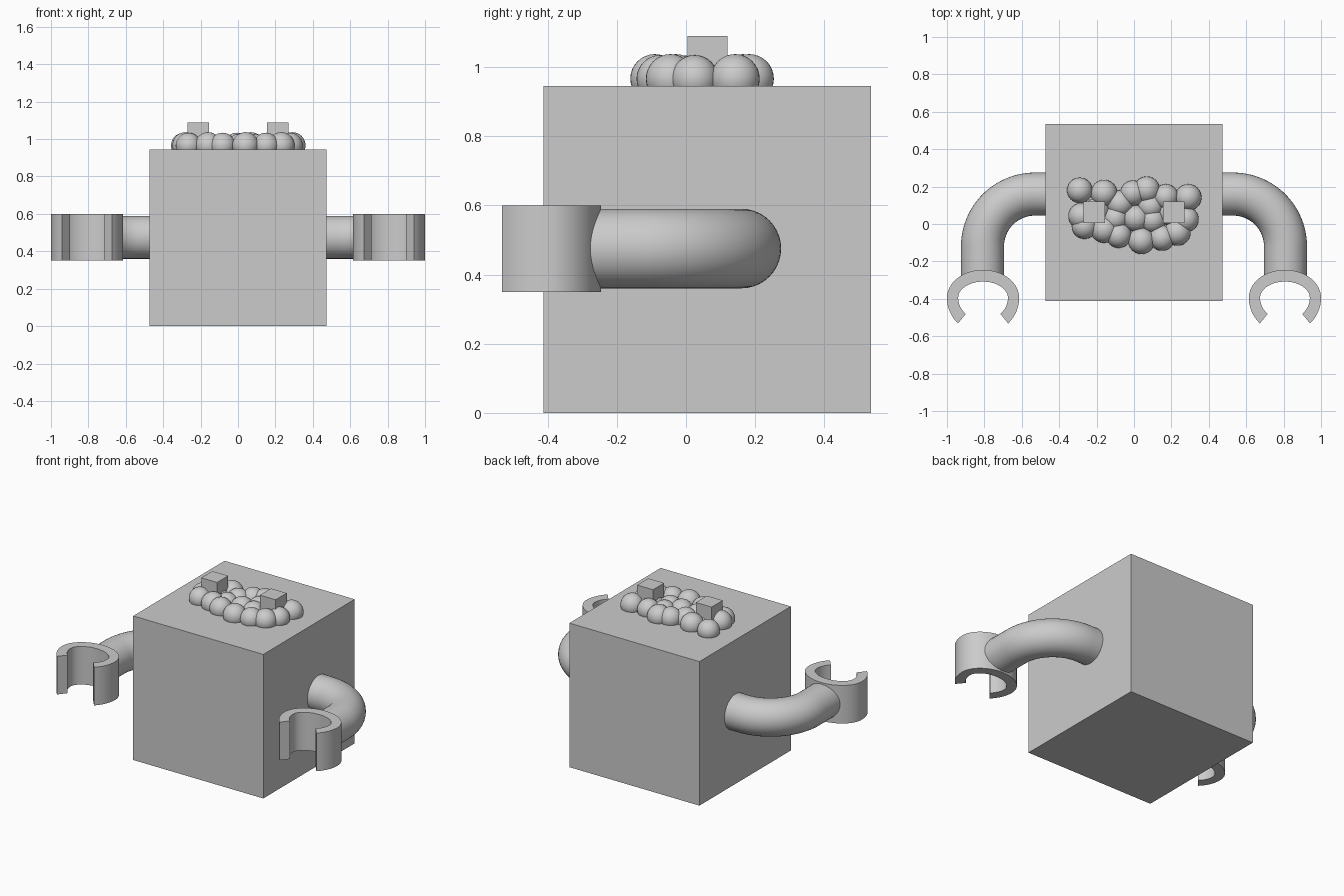
import bpy, bmesh
from math import sin, cos, pi, radians
from mathutils import Vector, Matrix

if "Cube" in bpy.data.objects:
    bpy.data.objects.remove(bpy.data.objects["Cube"])


def finish(bm, name, smooth=False):
    bmesh.ops.recalc_face_normals(bm, faces=bm.faces)
    me = bpy.data.meshes.new(name)
    bm.to_mesh(me)
    bm.free()
    ob = bpy.data.objects.new(name, me)
    bpy.context.collection.objects.link(ob)
    if smooth:
        bpy.ops.object.select_all(action='DESELECT')
        ob.select_set(True)
        bpy.context.view_layer.objects.active = ob
        bpy.ops.object.shade_smooth_by_angle(angle=radians(35))
    return ob


def box(name, lo, hi):
    lo, hi = Vector(lo), Vector(hi)
    bm = bmesh.new()
    bmesh.ops.create_cube(bm, size=1, matrix=Matrix.Translation((lo + hi) / 2)
                          @ Matrix.Diagonal((*(hi - lo), 1)))
    return finish(bm, name)


def arm(name, s):
    # round tube: straight stub, quarter bend, straight run to the hand
    path = [((0.46, 0.16), pi / 2)]
    for i in range(25):
        a = pi / 2 * (1 - i / 24)
        path.append(((0.53 + 0.28 * cos(a), -0.12 + 0.28 * sin(a)), a))
    path.append(((0.81, -0.28), 0))
    bm, rings, n, r = bmesh.new(), [], 40, 0.115
    for (x, y), a in path:
        ring = []
        for k in range(n):
            t = 2 * pi * k / n
            ring.append(bm.verts.new((s * (x + r * cos(t) * cos(a)),
                                      y + r * cos(t) * sin(a), 0.475 + r * sin(t))))
        rings.append(ring)
    for p, q in zip(rings, rings[1:]):
        for k in range(n):
            bm.faces.new((p[k], p[(k + 1) % n], q[(k + 1) % n], q[k]))
    bm.faces.new(rings[0])
    bm.faces.new(rings[-1])
    return finish(bm, name, True)


def hand(name, s):
    # C-shaped clip, flattened on the side that meets the arm
    def rim(a0, a1, rx, ry_back, ry_front, z, n=48):
        out = []
        for i in range(n + 1):
            a = radians(a0 + (a1 - a0) * i / n)
            ry = ry_back if sin(a) > 0 else ry_front
            out.append((s * (0.807 + rx * cos(a)), -0.395 + ry * sin(a), z))
        return out
    bm, sections = bmesh.new(), []
    lines = [rim(-46, 226, rx, rb, rf, z) for rx, rb, rf, z in (
        (0.193, 0.15, 0.19, 0.35), (0.193, 0.15, 0.19, 0.60),
        (0.133, 0.087, 0.119, 0.60), (0.133, 0.087, 0.119, 0.35))]
    for pts in zip(*lines):
        sections.append([bm.verts.new(p) for p in pts])
    for p, q in zip(sections, sections[1:]):
        for k in range(4):
            bm.faces.new((p[k], p[(k + 1) % 4], q[(k + 1) % 4], q[k]))
    bm.faces.new(sections[0])
    bm.faces.new(sections[-1])
    return finish(bm, name, True)


# cube body
box("body", (-0.472, -0.412, 0), (0.472, 0.535, 0.945))

# arms, hands and the small blocks above the cluster, one per side
for side, s in (("left", -1), ("right", 1)):
    arm(side + "_arm", s)
    hand(side + "_hand", s)
    box(side + "_top_block", (s * 0.2125 - 0.0575, 0.005, 0.94),
        (s * 0.2125 + 0.0575, 0.12, 1.09))

# cluster of bubbles on top: outer ring, then slightly lower middle
outer = [(-.29, .18), (-.16, .165), (-.005, .165), (.068, .183), (.17, .145),
         (.29, .142), (.278, .025), (.232, -.045), (.15, -.075), (.04, -.09),
         (-.082, -.06), (-.16, -.03), (-.265, -.012), (-.28, .042)]
inner = [(-.2, .07), (-.075, .11), (-.1, .03), (.01, .03), (.1, .02),
         (.2, .06), (.09, .095)]
for pts, z, label in ((outer, 0.966, "outer"), (inner, 0.958, "inner")):
    bm = bmesh.new()
    for i, (x, y) in enumerate(pts):
        bmesh.ops.create_uvsphere(bm, u_segments=32, v_segments=16,
                                  radius=0.068 + 0.003 * (i % 2),
                                  matrix=Matrix.Translation((x, y, z)))
    finish(bm, "bubble_cluster_" + label, True)
